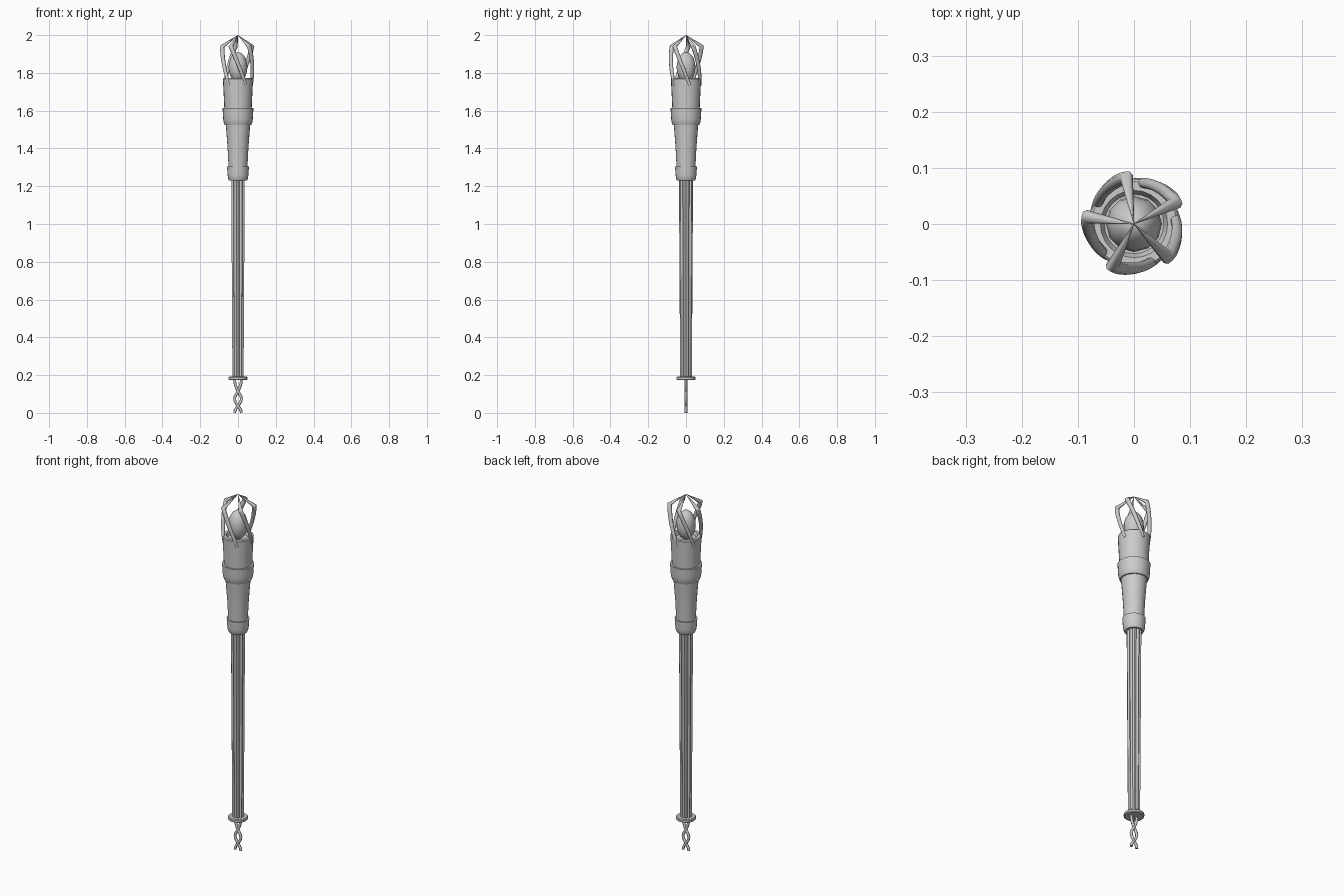
import bpy, bmesh
from math import sin, cos, pi, radians

if "Cube" in bpy.data.objects:
    bpy.data.objects.remove(bpy.data.objects["Cube"])


def finish(obj, angle=35):
    bpy.ops.object.select_all(action='DESELECT')
    obj.select_set(True)
    bpy.context.view_layer.objects.active = obj
    bpy.ops.object.shade_smooth_by_angle(angle=radians(angle))
    return obj


def loft(name, rings, angle=35):
    """Skin a list of equal-length point rings and cap both ends."""
    bm = bmesh.new()
    vs = [[bm.verts.new(p) for p in ring] for ring in rings]
    n = len(vs[0])
    for a, b in zip(vs, vs[1:]):
        for i in range(n):
            j = (i + 1) % n
            bm.faces.new((a[i], a[j], b[j], b[i]))
    bm.faces.new(vs[0][::-1])
    bm.faces.new(vs[-1])
    bmesh.ops.recalc_face_normals(bm, faces=bm.faces)
    me = bpy.data.meshes.new(name)
    bm.to_mesh(me)
    bm.free()
    obj = bpy.data.objects.new(name, me)
    bpy.context.collection.objects.link(obj)
    return finish(obj, angle)


def lathe(name, profile, n=24):
    return loft(name, [[(r * cos(2 * pi * i / n), r * sin(2 * pi * i / n), z)
                        for i in range(n)] for r, z in profile])


def tube(name, pts, radii, depth):
    """Round rod along a path, with a radius factor at each point."""
    cu = bpy.data.curves.new(name, 'CURVE')
    cu.dimensions = '3D'
    cu.bevel_depth = depth
    cu.bevel_resolution = 2
    cu.use_fill_caps = True
    sp = cu.splines.new('POLY')
    sp.points.add(len(pts) - 1)
    for p, co, r in zip(sp.points, pts, radii):
        p.co = (*co, 1)
        p.radius = r
    obj = bpy.data.objects.new(name, cu)
    bpy.context.collection.objects.link(obj)
    bpy.ops.object.select_all(action='DESELECT')
    obj.select_set(True)
    bpy.context.view_layer.objects.active = obj
    bpy.ops.object.convert(target='MESH')
    return finish(bpy.context.object, 50)


# Two wavy tail rods that cross each other below the foot disc
for side, label in ((1, "right"), (-1, "left")):
    pts = []
    for i in range(15):
        z = 0.18 * i / 14
        x = 0.018 * cos(pi * z / 0.075) if z < 0.112 else \
            0.018 * cos(pi * (0.112 + (z - 0.112) * 0.58) / 0.075)
        pts.append((side * x, 0, z))
    tube("tail_rod_" + label, pts, [1] * len(pts), 0.0075)

# Foot disc
lathe("foot_disc", [(0.047, 0.174), (0.051, 0.178), (0.051, 0.188), (0.047, 0.192)])


# Fluted shaft, slightly wider at the top
def fluted(r, z, flutes=10, per=6):
    n = flutes * per
    out = []
    for i in range(n):
        q = r * (0.80 + 0.20 * abs(sin(pi * i / per)))
        out.append((q * cos(2 * pi * i / n), q * sin(2 * pi * i / n), z))
    return out


loft("fluted_shaft", [fluted(0.031, 0.185), fluted(0.0375, 1.24)])

# Lower collar, tapered neck, upper collar and cup
lathe("lower_collar", [(0.047, 1.23), (0.052, 1.24), (0.055, 1.258),
                       (0.056, 1.275), (0.058, 1.305), (0.050, 1.305)])
lathe("neck", [(0.050, 1.29), (0.051, 1.32), (0.055, 1.40), (0.061, 1.48), (0.066, 1.54)])
lathe("upper_collar", [(0.062, 1.523), (0.070, 1.525), (0.076, 1.54), (0.079, 1.56),
                       (0.080, 1.585), (0.082, 1.613), (0.072, 1.613)])
lathe("cup", [(0.072, 1.60), (0.074, 1.65), (0.077, 1.71), (0.080, 1.768),
              (0.076, 1.772), (0.060, 1.772), (0.053, 1.755)])

# Egg-shaped gem
bpy.ops.mesh.primitive_uv_sphere_add(segments=12, ring_count=10, radius=1,
                                     location=(0, 0, 1.83))
gem = bpy.context.object
gem.name = "gem"
gem.scale = (0.05, 0.05, 0.08)
finish(gem, 50)

# Five twisted claws that bend inward and meet at the tip
STEPS = 10
for k in range(5):
    pts, rad = [], []
    for i in range(STEPS + 1):
        t = i / STEPS
        a = radians(27 + 72 * k + 60 * (1 - t))
        r = 0.073 + 0.011 * t
        pts.append((r * cos(a), r * sin(a), 1.735 + 0.205 * t))
        rad.append(0.75 + 0.3 * t)
    pts.append((0, 0, 2.0))
    rad.append(0.05)
    tube("claw_%d" % (k + 1), pts, rad, 0.0115)
